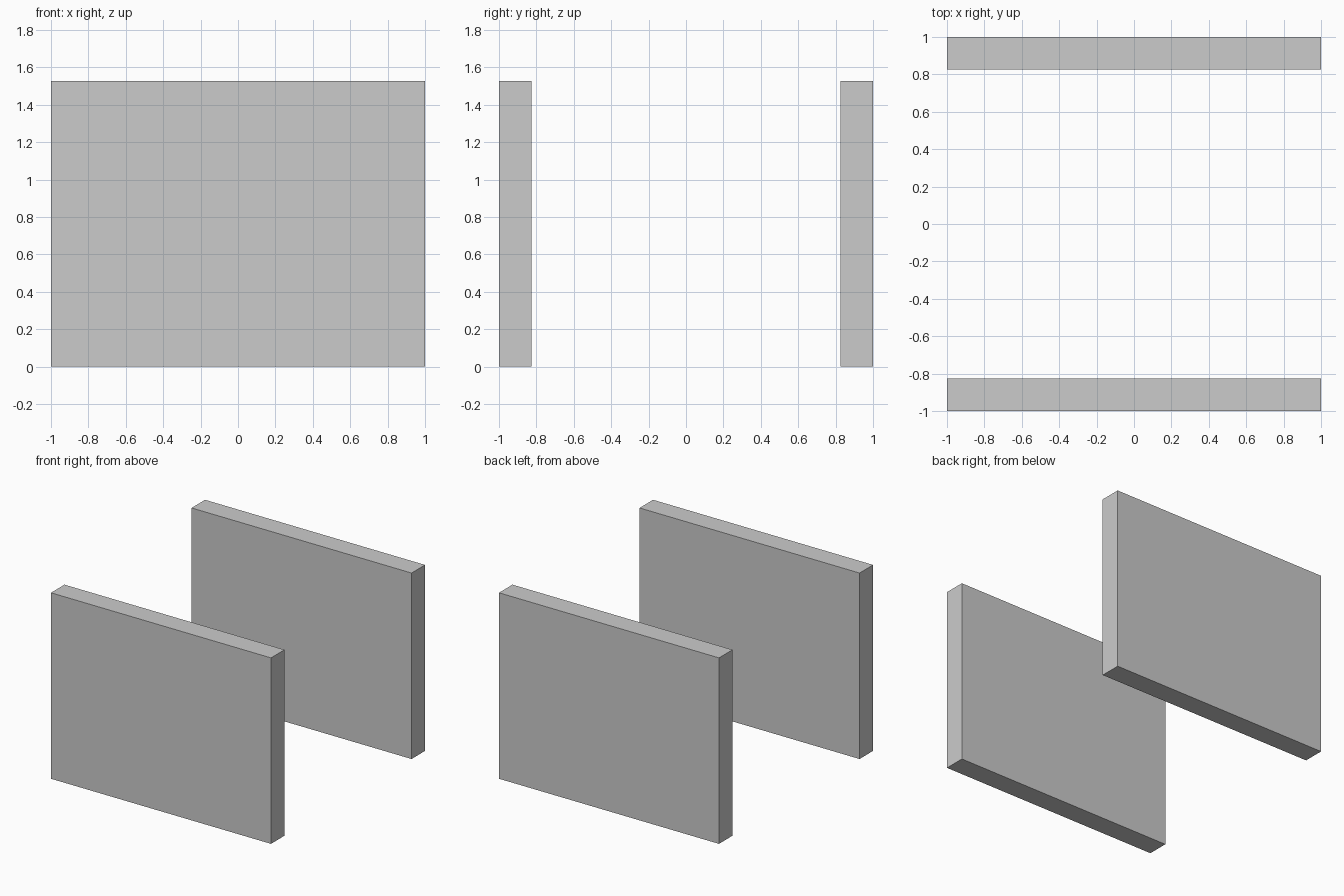
import bpy

if "Cube" in bpy.data.objects:
    bpy.data.objects.remove(bpy.data.objects["Cube"])

LENGTH, THICKNESS, HEIGHT = 2.0, 0.175, 1.528


def add_panel(name, side):
    """Upright flat panel whose outer face sits at y = side."""
    y = side * (1.0 - THICKNESS / 2)
    bpy.ops.mesh.primitive_cube_add(size=1, location=(0, y, HEIGHT / 2))
    panel = bpy.context.object
    panel.name = name
    panel.scale = (LENGTH, THICKNESS, HEIGHT)
    bpy.ops.object.transform_apply(location=False, rotation=False, scale=True)


# Two parallel panels, mirrored front to back
for name, side in (("front_panel", -1), ("back_panel", 1)):
    add_panel(name, side)
